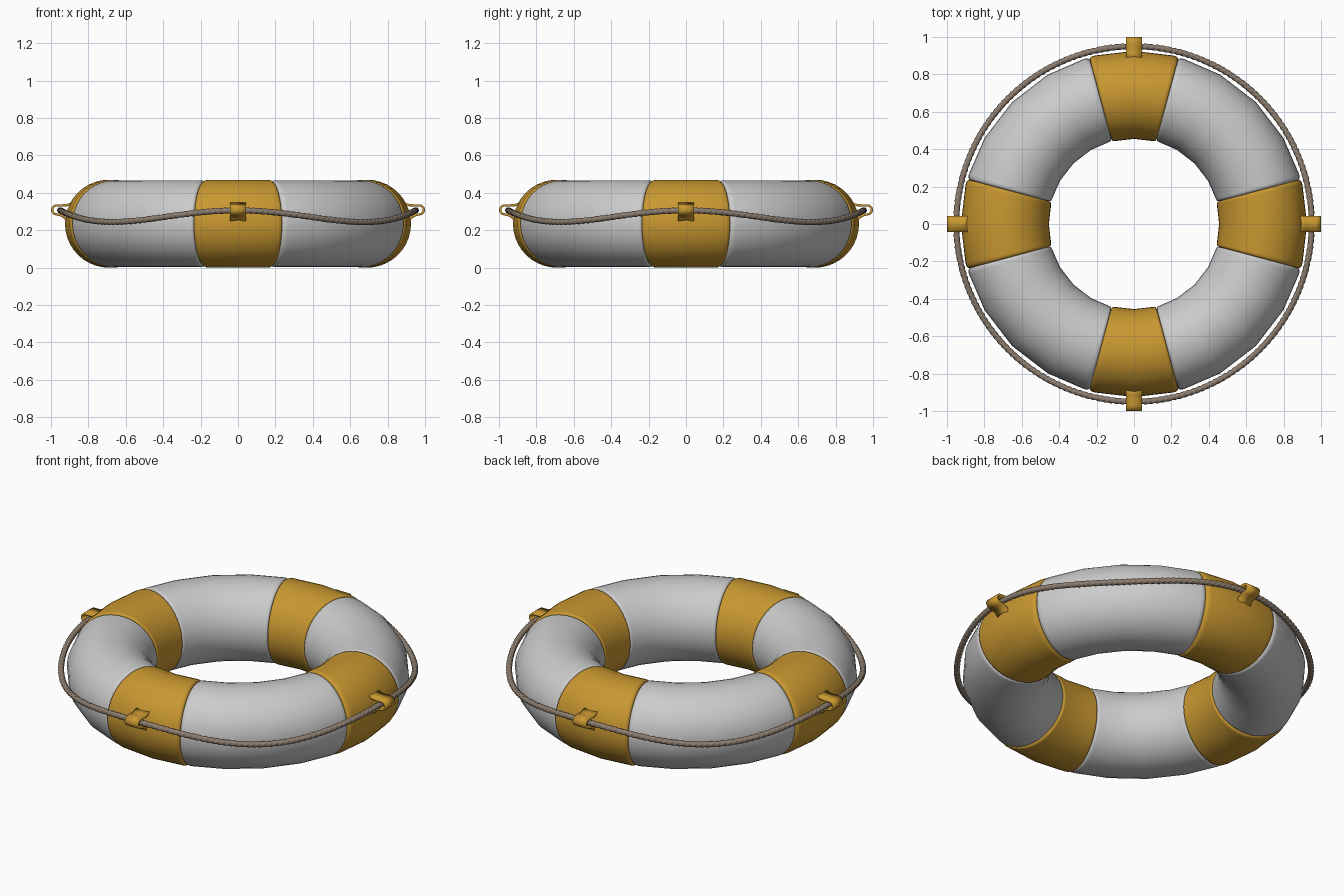
import bpy, math
from math import sin, cos, pi, radians

if "Cube" in bpy.data.objects:
    bpy.data.objects.remove(bpy.data.objects["Cube"])

R, MINOR, ZC = 0.69, 0.235, 0.235


def material(name, rgb):
    m = bpy.data.materials.new(name)
    m.diffuse_color = (*rgb, 1)
    m.use_nodes = True
    m.node_tree.nodes["Principled BSDF"].inputs["Base Color"].default_value = m.diffuse_color
    return m


orange = material("orange", (0.58, 0.31, 0.03))
hemp = material("hemp", (0.26, 0.20, 0.155))


def add_mesh(name, verts, faces, mat=None):
    me = bpy.data.meshes.new(name)
    me.from_pydata(verts, [], faces)
    me.shade_smooth()
    me.set_sharp_from_angle(angle=radians(40))
    if mat:
        me.materials.append(mat)
    ob = bpy.data.objects.new(name, me)
    bpy.context.collection.objects.link(ob)
    return ob


def sweep(name, rings, loop=False, mat=None):
    """Skin a list of equal-sized vertex rings; cap the ends unless looped."""
    n, m = len(rings[0]), len(rings)
    verts = [v for ring in rings for v in ring]
    faces = []
    for i in range(m if loop else m - 1):
        a, b = i * n, ((i + 1) % m) * n
        faces += [(a + j, b + j, b + (j + 1) % n, a + (j + 1) % n) for j in range(n)]
    if not loop:
        faces += [tuple(range(n)), tuple(range(m * n - 1, (m - 1) * n - 1, -1))]
    return add_mesh(name, verts, faces, mat)


def section(angle, centre_r, centre_z, radii):
    """Cross-section in the radial plane at the given angle."""
    n = len(radii)
    ring = []
    for j, r in enumerate(radii):
        t = 2 * pi * j / n
        d = centre_r + r * cos(t)
        ring.append((d * cos(angle), d * sin(angle), centre_z + r * sin(t)))
    return ring


def pillow(name, start, end, r, mat=None):
    """Arc of the float with softly rounded ends."""
    ease = [(0.0, 0.93), (0.15, 0.962), (0.5, 0.983), (1.1, 0.996), (1.9, 1.0)]
    mids = [(start + k, 1.0) for k in range(15, end - start, 15)]
    stations = ([(start + a, s) for a, s in ease] + mids
                + [(end - a, s) for a, s in reversed(ease)])
    rings = [section(radians(a), R, ZC, [r * s] * 40) for a, s in stations]
    return sweep(name, rings, mat=mat)


# float sections, bands and rope loops, four of each
for k in range(4):
    base = 90 * k
    pillow(f"float_section_{k + 1}", base + 15, base + 75, 0.232)
    pillow(f"band_{k + 1}", base - 15, base + 15, MINOR, orange)

    # strap folded around the rope: (radius, height) path
    path = [(0.885, 0.345), (0.915, 0.334), (0.94, 0.333)]
    path += [(0.968 + 0.026 * cos(radians(a)), 0.309 + 0.024 * sin(radians(a)))
             for a in range(90, -91, -20)]
    path += [(0.945, 0.279), (0.925, 0.266), (0.905, 0.24)]
    verts, widths = [], (-0.043, 0.043)
    c, s = cos(radians(base)), sin(radians(base))
    for d, z in path:
        verts += [(d * c - w * s, d * s + w * c, z) for w in widths]
    faces = [(2 * i, 2 * i + 1, 2 * i + 3, 2 * i + 2) for i in range(len(path) - 1)]
    strap = add_mesh(f"rope_loop_{k + 1}", verts, faces, orange)
    solid = strap.modifiers.new("thickness", 'SOLIDIFY')
    solid.thickness = 0.012
    solid.offset = 0

# three-strand rope, twisting and sagging between the loops
TURNS, STEPS, N = 64, 768, 18
rings = []
for i in range(STEPS):
    a = 2 * pi * i / STEPS
    twist = TURNS * a
    radii = [0.0125 + 0.0045 * abs(cos(1.5 * (2 * pi * j / N - twist))) for j in range(N)]
    rings.append(section(a, 0.95, 0.275 + 0.031 * cos(4 * a), radii))
sweep("grab_rope", rings, loop=True, mat=hemp)
